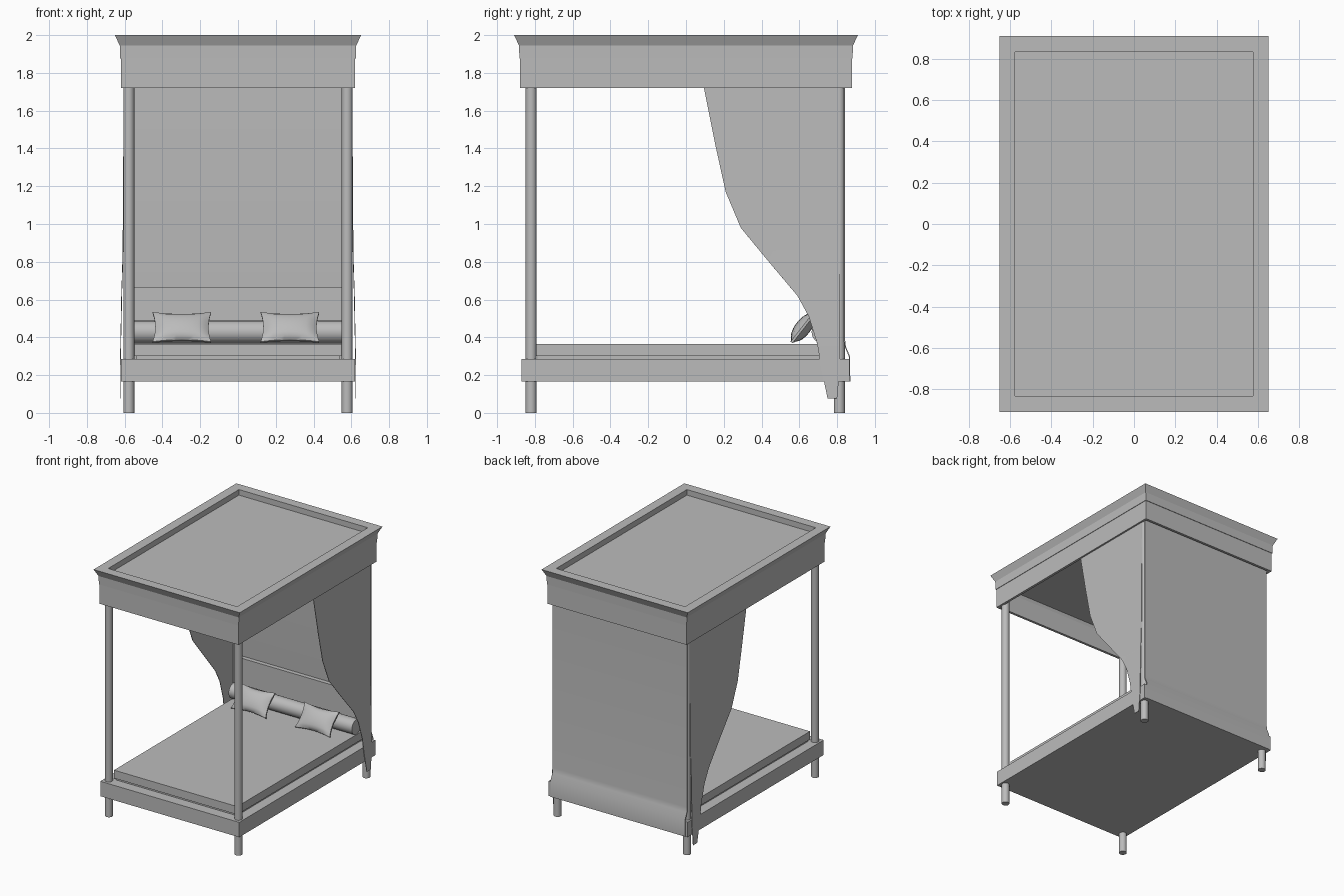
import bpy, bmesh, math
from mathutils import Vector, Matrix

cube = bpy.data.objects.get("Cube")
if cube:
    bpy.data.objects.remove(cube, do_unlink=True)

grey = bpy.data.materials.new("plain_grey")
grey.use_nodes = True
COLOUR = (0.5, 0.5, 0.5, 1)
grey.diffuse_color = COLOUR
grey.node_tree.nodes["Principled BSDF"].inputs["Base Color"].default_value = COLOUR


def finish(name, bm, smooth=False):
    bmesh.ops.recalc_face_normals(bm, faces=bm.faces)
    mesh = bpy.data.meshes.new(name)
    bm.to_mesh(mesh)
    bm.free()
    mesh.materials.append(grey)
    obj = bpy.data.objects.new(name, mesh)
    bpy.context.collection.objects.link(obj)
    if smooth:
        bpy.ops.object.select_all(action="DESELECT")
        obj.select_set(True)
        bpy.context.view_layer.objects.active = obj
        bpy.ops.object.shade_smooth_by_angle(angle=math.radians(40))
    return obj


def box(name, x, y, z):
    """Box from (min, max) pairs."""
    bm = bmesh.new()
    size = [b - a for a, b in (x, y, z)]
    mid = [(a + b) / 2 for a, b in (x, y, z)]
    bmesh.ops.create_cube(bm, size=1, matrix=Matrix.Translation(mid) @ Matrix.Diagonal((*size, 1)))
    return finish(name, bm)


def cylinder(name, centre, radius, length, rotation=Matrix()):
    bm = bmesh.new()
    bmesh.ops.create_cone(bm, cap_ends=True, segments=24, radius1=radius, radius2=radius,
                          depth=length, matrix=Matrix.Translation(centre) @ rotation)
    return finish(name, bm, True)


def rect_sweep(name, half_x, half_y, profile):
    """Sweep a closed (outset, height) profile around a rectangle."""
    bm = bmesh.new()
    loops = [[bm.verts.new((sx * (half_x + o), sy * (half_y + o), z))
              for sx, sy in ((-1, -1), (1, -1), (1, 1), (-1, 1))] for o, z in profile]
    for i, loop in enumerate(loops):
        below = loops[i - 1]
        for k in range(4):
            n = (k + 1) % 4
            bm.faces.new((below[k], below[n], loop[n], loop[k]))
    return finish(name, bm)


def sheet(name, rows, thickness=0.006):
    """Thin cloth made from rows of points."""
    bm = bmesh.new()
    grid = [[bm.verts.new(p) for p in row] for row in rows]
    for a, b in zip(grid, grid[1:]):
        for k in range(len(a) - 1):
            bm.faces.new((a[k], a[k + 1], b[k + 1], b[k]))
    bmesh.ops.recalc_face_normals(bm, faces=bm.faces)
    bmesh.ops.solidify(bm, geom=bm.faces[:], thickness=thickness)
    return finish(name, bm, True)


# Bed frame, mattress and headboard
box("bed_frame", (-0.62, 0.62), (-0.87, 0.865), (0.165, 0.285))
box("mattress_base", (-0.54, 0.54), (-0.785, 0.79), (0.28, 0.302))
box("mattress", (-0.55, 0.55), (-0.795, 0.8), (0.3, 0.365))
box("headboard", (-0.56, 0.56), (0.795, 0.83), (0.28, 0.667))

# Four posts
for side, sx in (("left", 1), ("right", -1)):
    for end, y in (("front", -0.82), ("back", 0.812)):
        cylinder(f"{end}_{side}_post", (sx * 0.578, y, 0.96), 0.029, 1.92)

# Canopy: hanging valance, flared cornice and recessed roof
rect_sweep("valance", 0.62, 0.878, [(0, 1.72), (0, 1.877), (-0.02, 1.877), (-0.02, 1.72)])
rect_sweep("cornice", 0.62, 0.878, [(0.004, 1.877), (0.006, 1.945), (0.032, 2.0),
                                    (-0.045, 2.0), (-0.045, 1.94), (-0.02, 1.877)])
box("canopy_roof", (-0.6, 0.6), (-0.858, 0.858), (1.9, 1.955))

# Back curtain, flaring out over the frame
back_profile = [(0.842, 1.88), (0.842, 0.39), (0.847, 0.35), (0.868, 0.3), (0.87, 0.165)]
sheet("back_curtain", [[(-0.6, y, z), (0.6, y, z)] for y, z in back_profile])

# Side curtains, swept back toward the head: (front edge, height, outward)
edge = [(0.09, 1.88, 0.606), (0.095, 1.72, 0.606), (0.155, 1.42, 0.607), (0.21, 1.17, 0.609),
        (0.29, 0.98, 0.61), (0.43, 0.81, 0.612), (0.59, 0.62, 0.618), (0.65, 0.51, 0.62),
        (0.695, 0.365, 0.623), (0.715, 0.24, 0.625), (0.75, 0.075, 0.625)]
for side, sx in (("left", 1), ("right", -1)):
    rows = []
    for y, z, x in edge:
        back = 0.815 if z > 0.2 else 0.8
        rows.append([(sx * x, y + (back - y) * t / 4, z) for t in range(5)])
    sheet(f"{side}_curtain", rows, 0.004)

# Bolster across the head of the bed
cylinder("bolster", (0, 0.725, 0.428), 0.06, 1.1, Matrix.Rotation(math.pi / 2, 4, "Y"))


def pillow(name, x):
    """Cushion with pinched edges and a full middle."""
    bm = bmesh.new()
    bmesh.ops.create_cube(bm, size=2)
    bmesh.ops.subdivide_edges(bm, edges=bm.edges[:], cuts=9, use_grid_fill=True)
    tilt = Matrix.Translation((x, 0.62, 0.452)) @ Matrix.Rotation(math.radians(52), 4, "X")
    for v in bm.verts:
        u, w, h = v.co
        puff = max(0, (1 - u * u) * (1 - w * w)) ** 0.5
        pinch_u = 1 - 0.09 * (1 - w * w)
        pinch_w = 1 - 0.14 * (1 - u * u)
        v.co = tilt @ Vector((0.155 * u * pinch_u, 0.1 * w * pinch_w, h * (0.006 + 0.036 * puff)))
    return finish(name, bm, True)


# Two pillows leaning on the bolster
pillow("left_pillow", 0.275)
pillow("right_pillow", -0.297)
